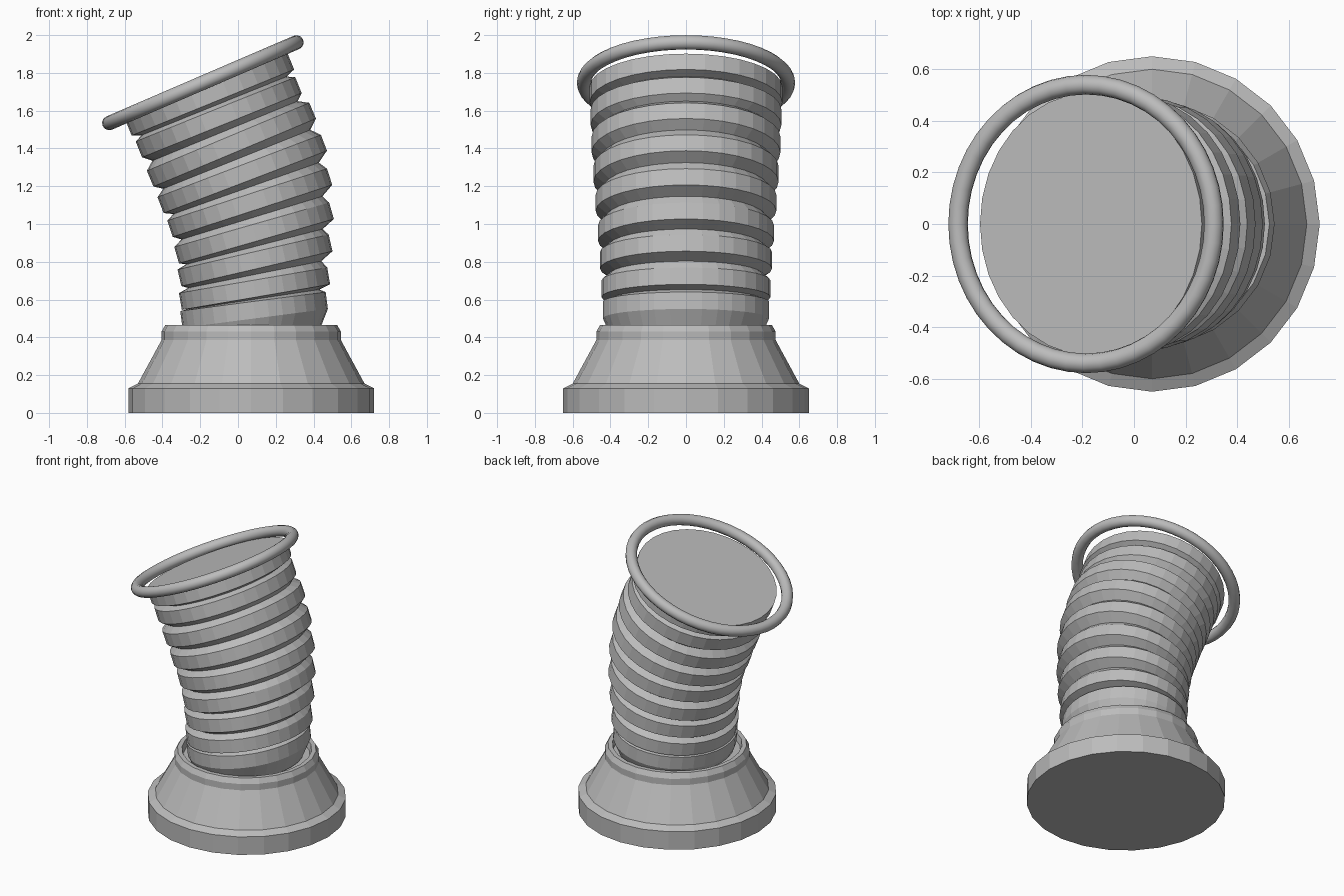
import bpy, bmesh
from math import sin, cos, pi, radians
from mathutils import Vector

if "Cube" in bpy.data.objects:
    bpy.data.objects.remove(bpy.data.objects["Cube"], do_unlink=True)

grey = bpy.data.materials.new("plain_grey")
grey.use_nodes = True
GREY = (0.5, 0.5, 0.5, 1)
grey.diffuse_color = GREY
grey.node_tree.nodes["Principled BSDF"].inputs["Base Color"].default_value = GREY


def section(bm, centre, tilt, rx, ry, sides):
    """One elliptical loop, tilted about the y axis."""
    across = Vector((cos(tilt), 0, sin(tilt)))
    along = Vector((0, 1, 0))
    return [bm.verts.new(centre + across * rx * cos(a) + along * ry * sin(a))
            for a in (2 * pi * i / sides for i in range(sides))]


def loft(name, sections, sides):
    """Skin consecutive loops and cap both ends."""
    bm = bmesh.new()
    loops = [section(bm, *s, sides) for s in sections]
    for low, high in zip(loops, loops[1:]):
        for i in range(sides):
            j = (i + 1) % sides
            bm.faces.new((low[i], low[j], high[j], high[i]))
    bm.faces.new(loops[0][::-1])
    bm.faces.new(loops[-1])
    bmesh.ops.recalc_face_normals(bm, faces=bm.faces)
    mesh = bpy.data.meshes.new(name)
    bm.to_mesh(mesh)
    bm.free()
    mesh.materials.append(grey)
    obj = bpy.data.objects.new(name, mesh)
    bpy.context.collection.objects.link(obj)
    return obj


# Flared foot with a shallow socket in its top
foot_profile = [(.65, 0), (.65, .13), (.6, .155), (.475, .385), (.475, .43),
                (.455, .465), (.425, .465), (.415, .42)]
loft("foot", [(Vector((.07, 0, z)), 0, r, r) for r, z in foot_profile], 24)

# Bent ribbed hose: left end and right end of each rib, and its depth radius
ribs = [(-.30, .495, .47, .595, .44), (-.305, .59, .48, .725, .447),
        (-.31, .715, .49, .90, .455), (-.325, .835, .495, 1.07, .465),
        (-.36, .975, .485, 1.25, .478), (-.41, 1.10, .455, 1.43, .49),
        (-.465, 1.24, .395, 1.60, .50), (-.525, 1.395, .32, 1.735, .505),
        (-.58, 1.51, .28, 1.86, .51)]
HALF_RIB, GROOVE = .045, .045
frames = []
for x0, z0, x1, z1, ry in ribs:
    left, right = Vector((x0, 0, z0)), Vector((x1, 0, z1))
    span = right - left
    tilt = Vector((span.x, span.z)).angle_signed(Vector((1, 0)))
    frames.append(((left + right) / 2, tilt, span.length / 2, ry))

hose = [(Vector((.085, 0, .40)), radians(5), .345, .395)]
for k, (c, t, rx, ry) in enumerate(frames):
    if k:
        pc, pt, prx, pry = frames[k - 1]
        hose.append(((pc + c) / 2, (pt + t) / 2,
                     (prx + rx) / 2 - GROOVE, (pry + ry) / 2 - GROOVE))
    axis = Vector((-sin(t), 0, cos(t)))
    for side in (-1, 1):
        hose.append((c + axis * side * HALF_RIB, t, rx, ry))
loft("ribbed_hose", hose, 32)

# Tilted loop around the mouth
bpy.ops.mesh.primitive_torus_add(
    major_radius=.54, minor_radius=.038, major_segments=48, minor_segments=12,
    location=(-.186, 0, 1.748), rotation=(0, -radians(23.3), 0))
loop = bpy.context.object
loop.name = "mouth_loop"
loop.data.materials.append(grey)
bpy.ops.object.shade_smooth_by_angle(angle=radians(40))
